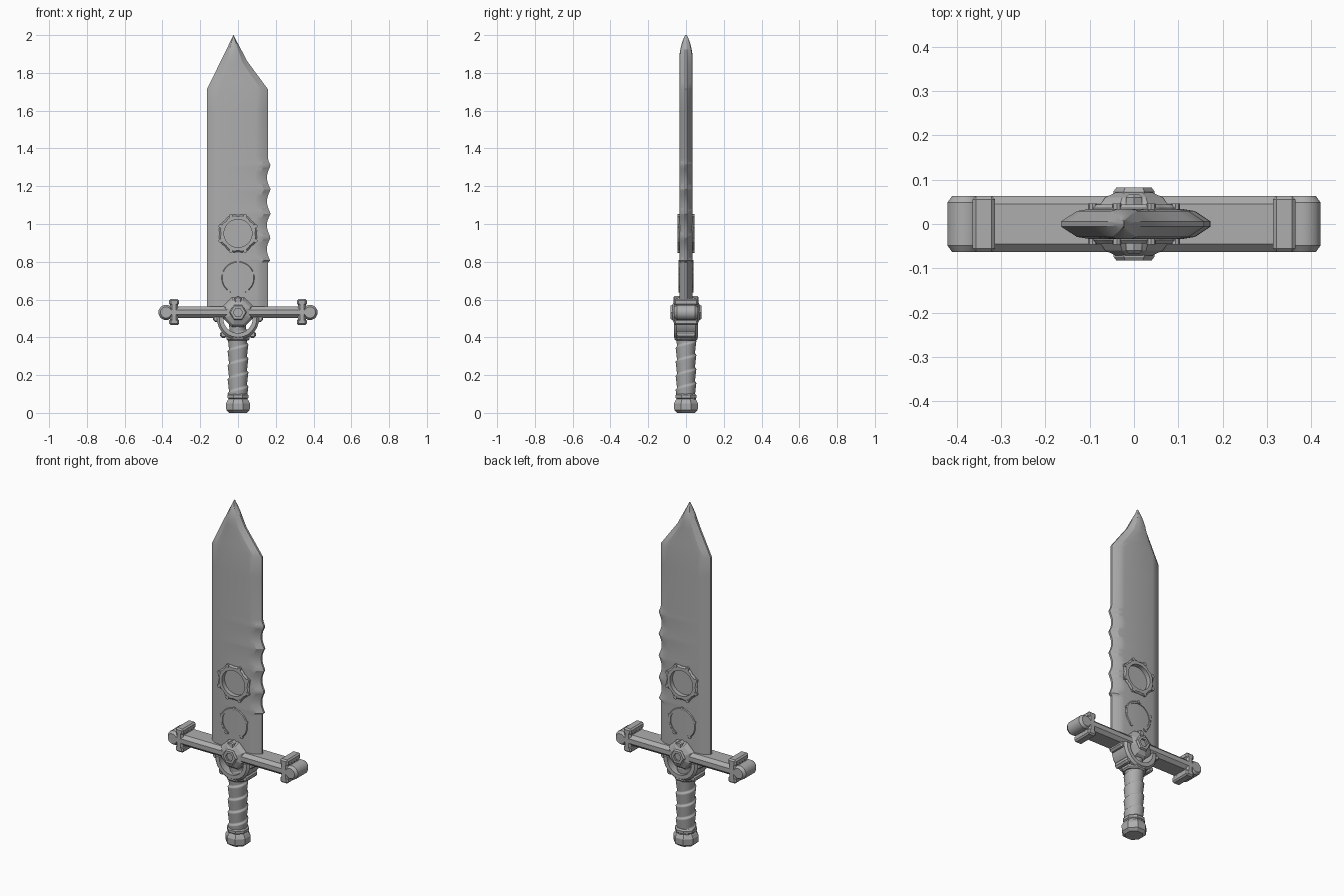
import bpy, bmesh, math
from math import sin, cos, pi, radians

if "Cube" in bpy.data.objects:
    bpy.data.objects.remove(bpy.data.objects["Cube"])

steel = bpy.data.materials.new("grey_steel")
steel.diffuse_color = (0.42, 0.42, 0.42, 1)
steel.use_nodes = True
steel.node_tree.nodes["Principled BSDF"].inputs["Base Color"].default_value = steel.diffuse_color


def loft(name, rings, closed=False, smooth=0):
    """Skin a list of equal-length point rings; cap the ends unless closed."""
    bm = bmesh.new()
    vs = [[bm.verts.new(p) for p in r] for r in rings]
    n = len(vs[0])
    for i in range(len(vs) if closed else len(vs) - 1):
        a, b = vs[i], vs[(i + 1) % len(vs)]
        for j in range(n):
            bm.faces.new((a[j], a[(j + 1) % n], b[(j + 1) % n], b[j]))
    if not closed:
        bm.faces.new(vs[0])
        bm.faces.new(vs[-1])
    bmesh.ops.recalc_face_normals(bm, faces=bm.faces)
    me = bpy.data.meshes.new(name)
    bm.to_mesh(me)
    bm.free()
    me.materials.append(steel)
    ob = bpy.data.objects.new(name, me)
    bpy.context.collection.objects.link(ob)
    if smooth:
        bpy.ops.object.select_all(action='DESELECT')
        ob.select_set(True)
        bpy.context.view_layer.objects.active = ob
        bpy.ops.object.shade_smooth_by_angle(angle=radians(smooth))
    return ob


def disc(name, x, z, prof, n, rot=0.0, smooth=0):
    """Solid with its axis along y; prof is a list of (y, radius)."""
    return loft(name, [[(x + r * cos(rot + 2 * pi * k / n), y, z + r * sin(rot + 2 * pi * k / n))
                        for k in range(n)] for y, r in prof], smooth=smooth)


def band(name, z, r_in, r_out, y, a0=0, a1=360, n=48, ch=0.008):
    """Chamfered ring or arc around the y axis; r_out is a function of the angle."""
    full = a1 - a0 == 360
    rings = []
    for i in range(n if full else n + 1):
        a = radians(a0 + (a1 - a0) * i / n)
        ro = r_out(a)
        sec = [(r_in, -y), (ro - ch, -y), (ro, ch - y), (ro, y - ch), (ro - ch, y), (r_in, y)]
        rings.append([(r * cos(a), yy, z + r * sin(a)) for r, yy in sec])
    return loft(name, rings, closed=full, smooth=30)


def block(name, x0, x1, y, z0, z1, bevel):
    ob = loft(name, [[(x, -y, z0), (x, y, z0), (x, y, z1), (x, -y, z1)] for x in (x0, x1)])
    m = ob.modifiers.new("chamfer", 'BEVEL')
    m.width, m.segments = bevel, 1
    return ob


# Blade: cross-sections stacked along z, notched on the right edge
def blade_section(z):
    if z <= 1.714:
        xl, xr = -0.164, 0.158
        if 0.80 <= z <= 1.335:
            xr = 0.173 - 0.02 * abs(sin(pi * (z - 1.31) / 0.127))
    else:
        t = (z - 1.714) / 0.286
        xl = -0.164 + 0.14 * t
        xr = 0.158 - 0.108 * t / 0.51 if t < 0.51 else 0.05 - 0.074 * (t - 0.51) / 0.49
    w = max(xr - xl, 0.002)
    xr = xl + w
    e, f = min(0.035, 0.2 * w), min(0.065, 0.36 * w)
    h = min(1, max(0.04, (2.0 - z) / 0.09) ** 0.6)
    half = [(xl, 0.006), (xl + e, 0.029), (xl + f, 0.034), (xr - f, 0.034), (xr - e, 0.029), (xr, 0.006)]
    return [(x, -y * h, z) for x, y in half] + [(x, y * h, z) for x, y in reversed(half)]


stations = [0.56, 0.78] + [0.795 + 0.54 * i / 50 for i in range(51)] + [1.35, 1.6, 1.714]
stations += [1.75, 1.80, 1.86, 1.90, 1.93, 1.955, 1.975, 1.99, 2.0]
blade = loft("blade", [blade_section(z) for z in stations], smooth=25)

# Shallow round pocket on both faces of the blade, inside the large ring
for s in (-1, 1):
    cutter = disc("pocket_cutter", 0, 0.95, [(s * 0.018, 0.076), (s * 0.08, 0.076)], 32)
    cutter.hide_render = True
    cutter.hide_viewport = False
    cutter.display_type = 'WIRE'
    m = blade.modifiers.new("pocket", 'BOOLEAN')
    m.operation, m.object, m.solver = 'DIFFERENCE', cutter, 'EXACT'

# Rings set into the blade, with small studs
band("large_blade_ring", 0.95, 0.074, lambda a: 0.097 + 0.007 * abs(cos(4 * (a - pi / 8))), 0.044)
for k in range(8):
    a = radians(22.5 + 45 * k)
    disc("large_ring_stud", 0.101 * cos(a), 0.95 + 0.101 * sin(a), [(-0.046, 0.010), (0.046, 0.010)], 8)
band("small_blade_ring", 0.715, 0.074, lambda a: 0.087, 0.039, -62, 242, 36, 0.004)
for k in range(5):
    a = radians(90 + 72 * k)
    disc("small_ring_stud", 0.085 * cos(a), 0.715 + 0.085 * sin(a), [(-0.04, 0.009), (0.04, 0.009)], 8)

# Crossguard bar with end caps
block("guard_bar", -0.385, 0.385, 0.063, 0.502, 0.564, 0.018)
for s in (-1, 1):
    block("guard_crosspiece", s * 0.317, s * 0.36, 0.063, 0.464, 0.60, 0.010)
    for z0, z1 in ((0.464, 0.498), (0.568, 0.602)):
        block("crosspiece_tip", s * 0.313, s * 0.364, 0.063, z0, z1, 0.008)
    disc("guard_end", s * 0.381, 0.532, [(-0.063, 0.03), (-0.048, 0.041), (0.048, 0.041), (0.063, 0.03)],
         12, pi / 12, 35)

# Central hub, hexagonal nut and top knob
disc("guard_hub", 0, 0.532, [(-0.071, 0.045), (-0.060, 0.07), (-0.04, 0.085),
                             (0.04, 0.085), (0.060, 0.07), (0.071, 0.045)], 8, pi / 8)
for s in (-1, 1):
    nut = []
    for k in range(6):
        a = pi / 3 * k
        sec = [(0.024, 0.06), (0.046, 0.06), (0.046, 0.074), (0.040, 0.082), (0.024, 0.082)]
        nut.append([(r * cos(a), s * y, 0.532 + r * sin(a)) for r, y in sec])
    loft("hub_nut", nut, closed=True)
disc("top_knob", 0, 0.597, [(-0.066, 0.014), (-0.06, 0.021), (0.06, 0.021), (0.066, 0.014)], 6, pi / 6)

# Open half ring under the guard
band("grip_ring", 0.50, 0.078, lambda a: 0.112, 0.063, 175, 365, 12, 0.012)
for a in (180, 228, 312, 360):
    a = radians(a)
    disc("grip_ring_stud", 0.113 * cos(a), 0.50 + 0.113 * sin(a),
         [(-0.05, 0.014), (-0.042, 0.02), (0.042, 0.02), (0.05, 0.014)], 8, pi / 8)
loft("grip_collar", [[(r * cos(pi / 8 + pi / 4 * k), r * sin(pi / 8 + pi / 4 * k), z) for k in range(8)]
                     for z, r in ((0.382, 0.058), (0.39, 0.066), (0.412, 0.066), (0.42, 0.055))])

# Grip with a helical wrap
grip = []
for i in range(111):
    z = 0.07 + 0.44 * i / 110
    ring = []
    for k in range(28):
        t = 2 * pi * k / 28
        p = (z / 0.074 - k / 28) % 1.0
        r = 0.047 + 0.008 * min(1, p * 1.1) if p < 0.9 else 0.055 - 0.08 * (p - 0.9)
        r *= 1.0 if z < 0.42 else 0.88
        ring.append((r * cos(t), r * sin(t), z))
    grip.append(ring)
loft("grip", grip, smooth=35)

# Eight-sided pommel
loft("pommel", [[(r * cos(pi / 8 + pi / 4 * k), r * sin(pi / 8 + pi / 4 * k), z) for k in range(8)]
                for z, r in ((0, 0.05), (0.014, 0.067), (0.05, 0.069), (0.066, 0.06),
                             (0.074, 0.054), (0.08, 0.061), (0.094, 0.061), (0.102, 0.052))])
